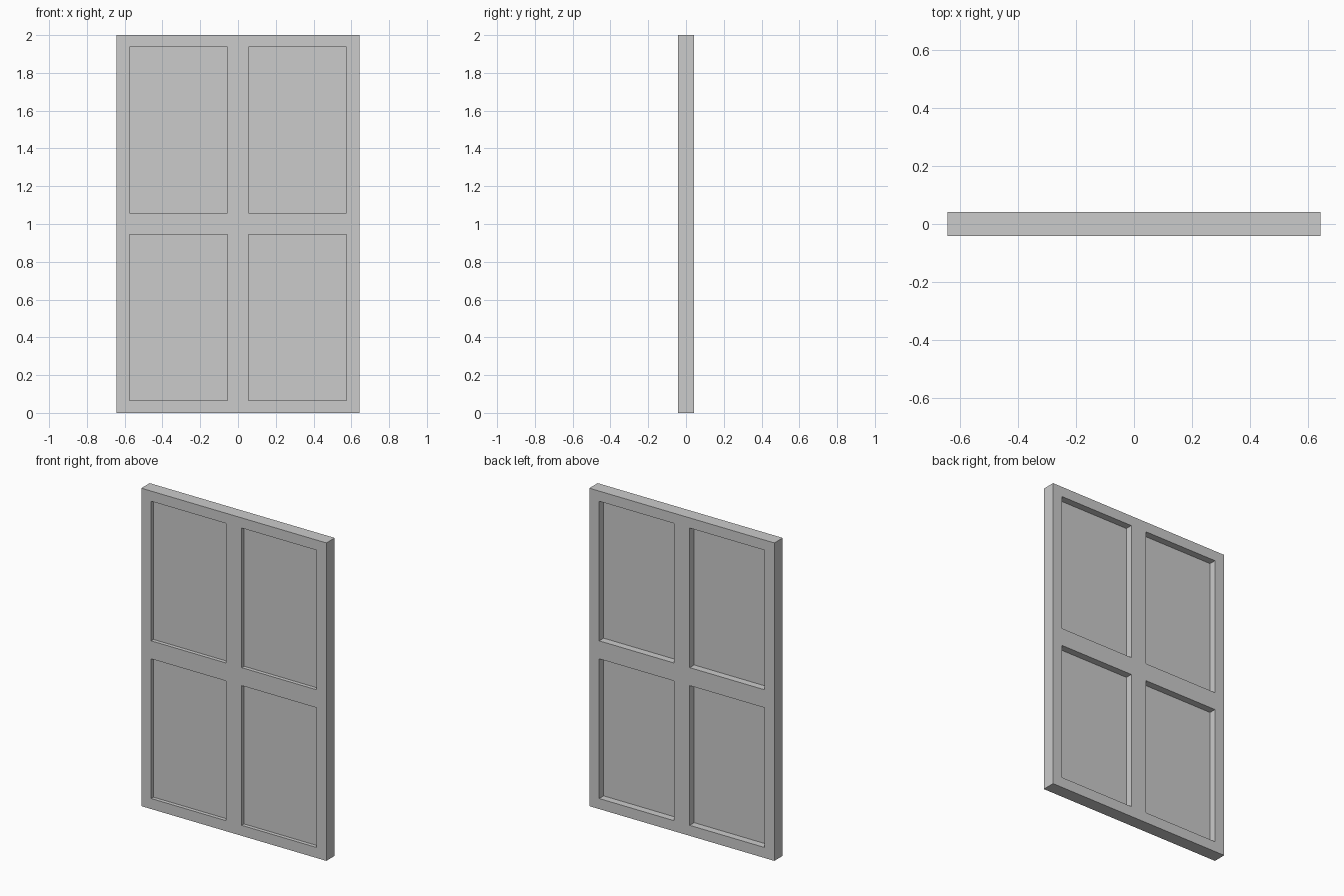
import bpy

if "Cube" in bpy.data.objects:
    bpy.data.objects.remove(bpy.data.objects["Cube"])

HALF_W, HALF_T, HEIGHT = 0.644, 0.0415, 2.0
X_IN, X_OUT = 0.055, 0.575          # pane opening, mirrored left and right
ROWS = [(0.066, 0.945), (1.058, 1.936)]
PANE_Y = (-0.018, -0.003)           # panes sit nearer the front


def box(name, x, y, z):
    bpy.ops.mesh.primitive_cube_add(
        size=1, location=[(a + b) / 2 for a, b in (x, y, z)])
    ob = bpy.context.object
    ob.name = name
    ob.scale = [b - a for a, b in (x, y, z)]
    bpy.ops.object.transform_apply(location=True, rotation=False, scale=True)
    return ob


# Outer frame with crossing bars, cut from one slab
frame = box("window_frame", (-HALF_W, HALF_W), (-HALF_T, HALF_T), (0, HEIGHT))
cutters = []
for row, z in enumerate(ROWS):
    for side, x in (("left", (-X_OUT, -X_IN)), ("right", (X_IN, X_OUT))):
        place = f"{('lower', 'upper')[row]}_{side}"
        cutter = box("cutter_" + place, x, (-0.2, 0.2), z)
        cutter.hide_render = True
        cutters.append(cutter)
        mod = frame.modifiers.new("opening_" + place, 'BOOLEAN')
        mod.operation = 'DIFFERENCE'
        mod.solver = 'EXACT'
        mod.object = cutter
        # Flat pane filling the opening
        box("pane_" + place, x, PANE_Y, z)

# Bake the openings and drop the cutters
bpy.ops.object.select_all(action='DESELECT')
bpy.context.view_layer.objects.active = frame
frame.select_set(True)
for mod in list(frame.modifiers):
    bpy.ops.object.modifier_apply(modifier=mod.name)
for cutter in cutters:
    bpy.data.objects.remove(cutter)
